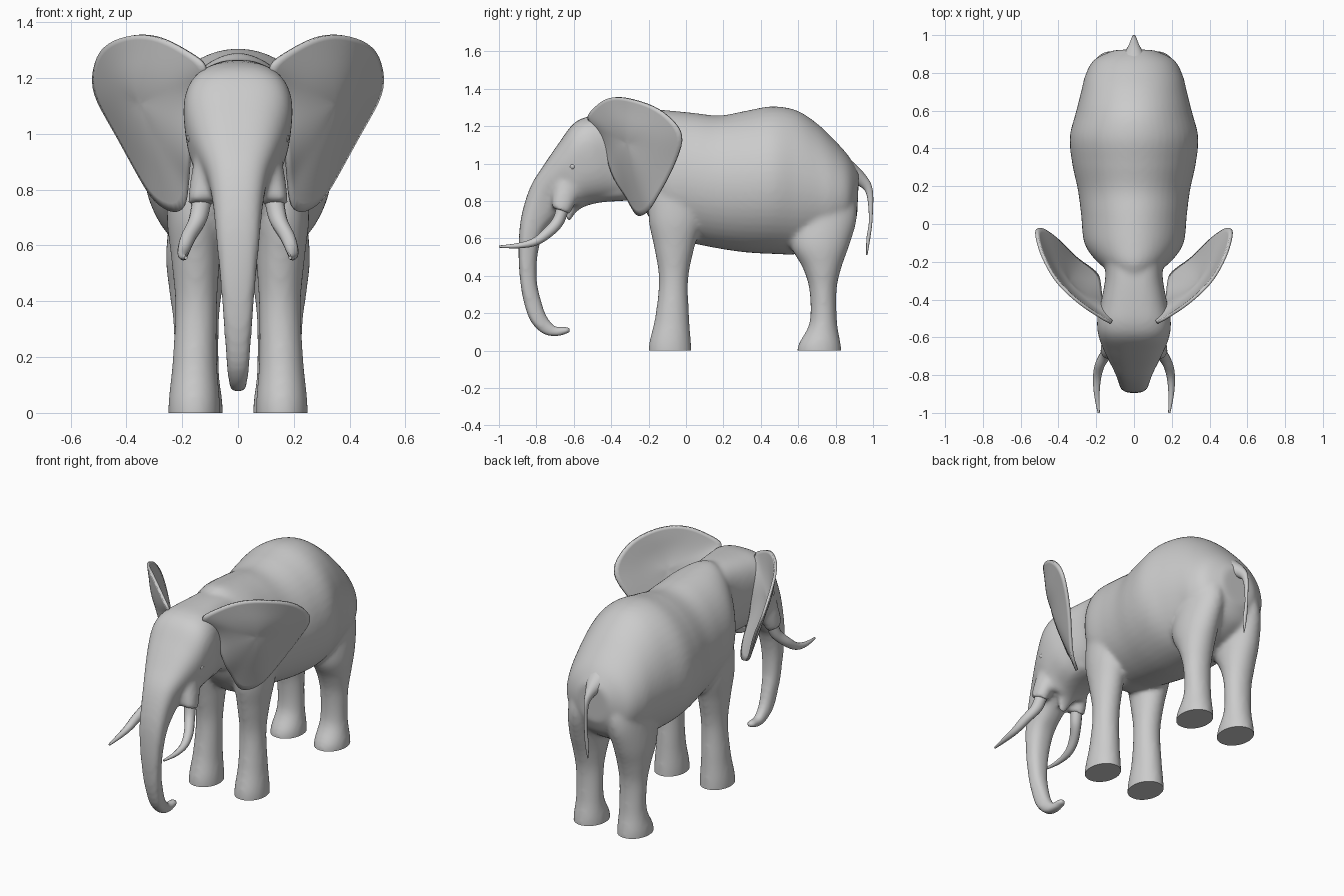
import bpy, bmesh, math
from mathutils import Vector

if "Cube" in bpy.data.objects:
    bpy.data.objects.remove(bpy.data.objects["Cube"])


def spline(rows, steps=8):
    """Catmull-Rom interpolation of section rows."""
    out = []
    for i in range(len(rows) - 1):
        p = [rows[max(i - 1, 0)], rows[i], rows[i + 1], rows[min(i + 2, len(rows) - 1)]]
        for k in range(steps):
            t = k / steps
            out.append([0.5 * (2 * b + (c - a) * t + (2 * a - 5 * b + 4 * c - d) * t * t
                               + (3 * b - a - 3 * c + d) * t ** 3) for a, b, c, d in zip(*p)])
    return out + [rows[-1]]


def loft(bm, rows, n=48, power=1.0, taper=0.0, mirror=False):
    """Closed skin through ovals. Row: centre x, top/front (y, z), bottom/back (y, z), half width."""
    for side in ((1, -1) if mirror else (1,)):
        rings = []
        for cx, ay, az, by, bz, w in spline(rows):
            a, b = Vector((cx, ay, az)), Vector((cx, by, bz))
            ring = []
            for i in range(n):
                t = 2 * math.pi * i / n
                c, s = (math.copysign(abs(f) ** power, f) for f in (math.cos(t), math.sin(t)))
                v = (a + b) / 2 + (a - b) / 2 * s
                v.x = (v.x + w * c * (1 - taper * s)) * side
                ring.append(bm.verts.new(v))
            rings.append(ring)
        for r, q in zip(rings, rings[1:]):
            for i in range(n):
                bm.faces.new((r[i - 1], r[i], q[i], q[i - 1]))
        bm.faces.new(rings[0])
        bm.faces.new(rings[-1])


def finish(name, bm, angle=50):
    bmesh.ops.recalc_face_normals(bm, faces=bm.faces)
    me = bpy.data.meshes.new(name)
    bm.to_mesh(me)
    bm.free()
    ob = bpy.data.objects.new(name, me)
    bpy.context.collection.objects.link(ob)
    bpy.ops.object.select_all(action='DESELECT')
    ob.select_set(True)
    bpy.context.view_layer.objects.active = ob
    bpy.ops.object.shade_smooth_by_angle(angle=math.radians(angle))
    return ob


def leg(rows):
    """Leg rows: z, front y, back y, centre x, half width."""
    return [(cx, y0, z, y1, z, w) for z, y0, y1, cx, w in rows]


skin = bmesh.new()
# Torso
loft(skin, [(0, -.26, 1.27, -.24, .80, .13), (0, -.2, 1.29, -.19, .70, .20),
            (0, -.1, 1.285, -.1, .60, .263), (0, .05, 1.27, .05, .57, .28),
            (0, .18, 1.257, .18, .545, .297), (0, .32, 1.282, .32, .525, .327),
            (0, .46, 1.306, .46, .517, .34), (0, .59, 1.285, .59, .515, .308),
            (0, .70, 1.215, .70, .54, .28), (0, .79, 1.13, .79, .57, .257),
            (0, .87, 1.04, .87, .63, .21), (0, .925, .95, .915, .72, .11)], taper=.03)
# Head and trunk in one sweep
loft(skin, [(0, -.10, 1.25, -.12, .72, .18), (0, -.26, 1.265, -.24, .79, .148),
            (0, -.42, 1.262, -.36, .805, .168), (0, -.53, 1.25, -.45, .80, .19),
            (0, -.605, 1.21, -.53, .785, .187), (0, -.68, 1.11, -.57, .76, .167),
            (0, -.755, 1.0, -.60, .77, .138), (0, -.825, .89, -.65, .75, .105),
            (0, -.868, .77, -.71, .69, .087), (0, -.89, .65, -.765, .62, .078),
            (0, -.895, .5, -.795, .5, .065), (0, -.885, .36, -.797, .37, .054),
            (0, -.865, .25, -.775, .27, .046), (0, -.83, .155, -.75, .195, .04),
            (0, -.77, .093, -.72, .15, .034), (0, -.70, .075, -.69, .127, .03),
            (0, -.635, .09, -.645, .132, .026), (0, -.612, .10, -.615, .12, .02)],
     power=.75, taper=-.13)
# Lower jaw
loft(skin, [(0, -.36, .90, -.33, .80, .11), (0, -.5, .86, -.47, .79, .10),
            (0, -.6, .80, -.57, .755, .06), (0, -.645, .72, -.625, .685, .025)])
# Tusk sockets
loft(skin, [(.10, -.68, .98, -.54, .92, .05), (.122, -.71, .85, -.585, .80, .05),
            (.135, -.72, .765, -.62, .73, .046)], mirror=True)
# Front and back legs (run below the floor, trimmed flat afterwards)
loft(skin, leg([(-.04, -.20, .03, .157, .092), (.04, -.197, .027, .157, .092),
                (.18, -.165, .017, .155, .08), (.38, -.145, .012, .15, .075),
                (.55, -.17, .045, .152, .087), (.70, -.20, .09, .155, .10),
                (.88, -.20, .10, .15, .10)]), mirror=True)
loft(skin, leg([(-.04, .595, .83, .15, .095), (.03, .60, .828, .15, .095),
                (.15, .66, .808, .148, .08), (.32, .66, .805, .15, .082),
                (.44, .625, .83, .152, .095), (.56, .56, .872, .15, .108),
                (.70, .55, .912, .135, .11), (.82, .58, .905, .12, .105),
                (.92, .62, .87, .11, .08)]), mirror=True)
body = finish("body", skin)
rm = body.modifiers.new("blend", 'REMESH')
rm.mode = 'VOXEL'
rm.voxel_size = .012
sm = body.modifiers.new("soften", 'SMOOTH')
sm.factor, sm.iterations = .5, 12
blended = bpy.data.meshes.new_from_object(body.evaluated_get(bpy.context.evaluated_depsgraph_get()))
bpy.data.objects.remove(body)
bm = bmesh.new()
bm.from_mesh(blended)
bmesh.ops.bisect_plane(bm, geom=bm.verts[:] + bm.edges[:] + bm.faces[:],
                       plane_co=(0, 0, 0), plane_no=(0, 0, -1), clear_outer=True)
bmesh.ops.holes_fill(bm, edges=[e for e in bm.edges if e.is_boundary])
finish("body", bm)

# Tusks
bm = bmesh.new()
loft(bm, [(.13, -.69, .78, -.63, .74, .035), (.145, -.71, .71, -.66, .67, .033),
          (.178, -.76, .65, -.722, .608, .028), (.195, -.82, .60, -.80, .562, .022),
          (.197, -.90, .575, -.895, .547, .015), (.187, -1.0, .562, -.998, .55, .006)],
     n=12, mirror=True)
finish("tusks", bm)

# Tail
bm = bmesh.new()
loft(bm, [(0, .87, 1.03, .86, .90, .075), (0, .955, .945, .925, .88, .032),
          (0, .998, .86, .965, .835, .013), (0, .997, .70, .978, .70, .009),
          (0, .985, .60, .965, .60, .012), (0, .97, .51, .963, .51, .003)], n=12)
finish("tail", bm)

# Ears: outline shrunk towards a forward-bulging centre, then thickened and mirrored
outline = [(.10, -.54, 1.245), (.18, -.49, 1.295), (.26, -.44, 1.342), (.34, -.375, 1.36),
           (.42, -.295, 1.347), (.487, -.17, 1.31), (.515, -.075, 1.24), (.522, -.005, 1.15),
           (.45, -.045, 1.03), (.39, -.095, .92), (.33, -.16, .81), (.285, -.20, .742),
           (.19, -.26, .70), (.18, -.31, .82), (.175, -.37, .89), (.17, -.41, .99),
           (.15, -.43, 1.09), (.13, -.47, 1.18)]
centre = Vector((.33, -.26, 1.12))
bm = bmesh.new()
rings = []
for f in (1, .75, .5, .25):
    bulge = Vector((.5, -.8, 0)) * .06 * (1 - f * f)
    rings.append([bm.verts.new(centre.lerp(Vector(p), f) + bulge) for p in outline])
hub = bm.verts.new(centre + Vector((.5, -.8, 0)) * .06)
n = len(outline)
for r, q in zip(rings, rings[1:]):
    for i in range(n):
        bm.faces.new((r[i - 1], r[i], q[i], q[i - 1]))
for i in range(n):
    bm.faces.new((rings[-1][i - 1], rings[-1][i], hub))
for _ in range(5):
    bmesh.ops.smooth_vert(bm, verts=[v for r in rings[1:] for v in r] + [hub], factor=.5,
                          use_axis_x=True, use_axis_y=True, use_axis_z=True)
ears = finish("ears", bm)
ears.modifiers.new("mirror", 'MIRROR')
ss = ears.modifiers.new("round", 'SUBSURF')
ss.levels = ss.render_levels = 2
th = ears.modifiers.new("thickness", 'SOLIDIFY')
th.thickness, th.offset = .016, 0

# Eyes
bm = bmesh.new()
for s in (-1, 1):
    v = bmesh.ops.create_uvsphere(bm, u_segments=12, v_segments=8, radius=.018)["verts"]
    bmesh.ops.translate(bm, verts=v, vec=(s * .166, -.605, .985))
finish("eyes", bm)
